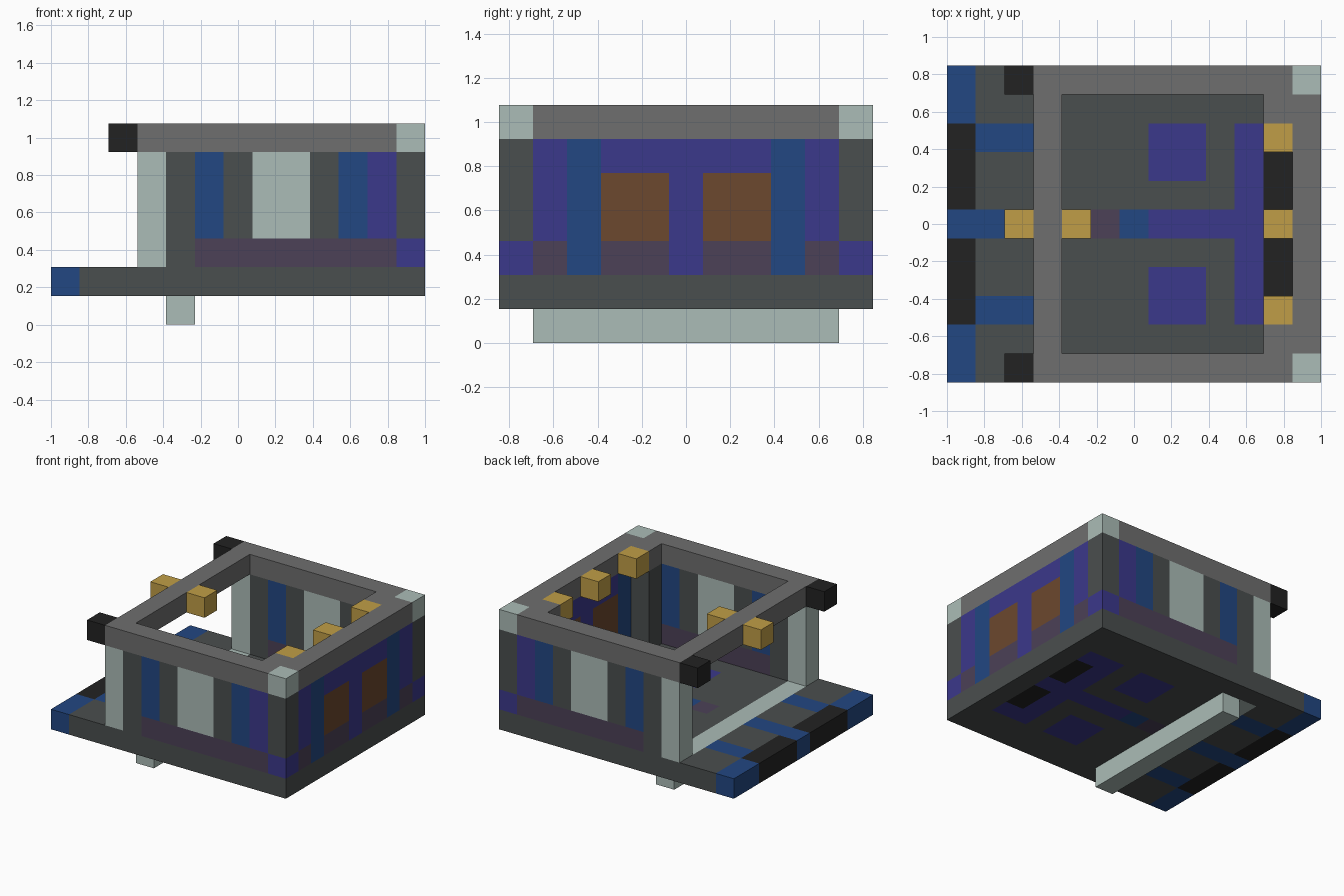
import bpy
import bmesh
from mathutils import Vector

cube = bpy.data.objects.get("Cube")
if cube:
    bpy.data.objects.remove(cube, do_unlink=True)

U = 2 / 13                       # side of one block
ORIGIN = Vector((-6.5, -5.5, 0))


def linear(c):
    c /= 255
    return c / 12.92 if c <= 0.04045 else ((c + 0.055) / 1.055) ** 2.4


def material(name, r, g, b):
    mat = bpy.data.materials.new(name)
    mat.use_nodes = True
    col = (linear(r), linear(g), linear(b), 1)
    mat.diffuse_color = col
    mat.node_tree.nodes["Principled BSDF"].inputs["Base Color"].default_value = col
    return mat


MATS = {
    "dark": material("dark grey", 74, 78, 78),
    "grey": material("mid grey", 110, 110, 110),
    "pale": material("pale green grey", 171, 188, 183),
    "blue": material("deep blue", 34, 71, 130),
    "purple": material("violet", 59, 56, 139),
    "mauve": material("dull mauve", 76, 65, 87),
    "brown": material("warm brown", 108, 72, 46),
    "gold": material("gold", 192, 158, 71),
    "black": material("near black", 34, 34, 34),
}
ORDER = list(MATS)
blocks = {}                      # block position -> (part, colour)


def fill(part, colour, xs, ys, zs):
    """Fill an inclusive range of blocks; later fills repaint earlier ones."""
    span = lambda r: range(r[0], r[1] + 1) if isinstance(r, tuple) else [r]
    for x in span(xs):
        for y in span(ys):
            for z in span(zs):
                blocks[x, y, z] = (part, colour)


def fill_pair(part, colour, xs, ys, zs):
    """Fill a range and its mirror image across the centre line."""
    fill(part, colour, xs, ys, zs)
    flip = (10 - ys[1], 10 - ys[0]) if isinstance(ys, tuple) else 10 - ys
    fill(part, colour, xs, flip, zs)


# Beam under the floor
fill("under_beam", "pale", 4, (1, 9), 0)

# Floor slab and its inlaid pattern
fill("floor", "dark", (0, 12), (0, 10), 1)
fill("floor", "pale", 3, (1, 9), 1)
fill("floor", "blue", (0, 2), 5, 1)
fill_pair("floor", "blue", 0, (0, 1), 1)
fill_pair("floor", "black", 0, (2, 4), 1)
fill_pair("floor", "blue", (1, 2), 2, 1)
fill("floor", "mauve", 5, 5, 1)
fill("floor", "blue", 6, 5, 1)
fill("floor", "purple", (7, 11), 5, 1)
fill("floor", "purple", (10, 11), (2, 8), 1)
fill_pair("floor", "purple", (7, 8), (2, 3), 1)
fill_pair("floor", "black", 11, (3, 4), 1)

# Matching front and back walls
STRIPES = ["pale", "dark", "blue", "dark", "pale", "pale", "dark", "blue", "purple"]
for i, colour in enumerate(STRIPES):
    fill_pair("side_walls", colour, 3 + i, 0, (2, 5))
fill_pair("side_walls", "mauve", (5, 11), 0, 2)

# End wall with two brown windows
fill("end_wall", "purple", 12, (1, 9), (2, 5))
fill_pair("end_wall", "mauve", 12, (1, 4), 2)
fill_pair("end_wall", "blue", 12, 2, (2, 5))
fill_pair("end_wall", "brown", 12, (3, 4), (3, 4))

# Corner posts, outer and inner
fill_pair("corner_posts", "dark", 12, 0, (3, 5))
fill_pair("corner_posts", "purple", 12, 0, 2)
fill_pair("corner_posts", "dark", 11, 1, (2, 5))

# Roof ring with pale corners and black beam ends
fill_pair("roof_ring", "grey", (3, 12), 0, 6)
fill("roof_ring", "grey", 3, (0, 10), 6)
fill("roof_ring", "grey", 12, (0, 10), 6)
fill_pair("roof_ring", "grey", 11, 1, 6)
fill_pair("roof_ring", "pale", 12, 0, 6)
fill_pair("beam_ends", "black", 2, 0, 6)

# Lamps hung on the ring
for x in (2, 4, 11):
    fill("lamps", "gold", x, 5, 6)
fill_pair("lamps", "gold", 11, 2, 6)

# One mesh per part, made of the exposed block sides only
AXES = [Vector(a) for a in ((1, 0, 0), (0, 1, 0), (0, 0, 1))]
for part in dict.fromkeys(p for p, _ in blocks.values()):
    bm = bmesh.new()
    for pos, (owner, colour) in blocks.items():
        if owner != part:
            continue
        centre = Vector(pos) + ORIGIN + Vector((0.5, 0.5, 0.5))
        for a in range(3):
            for sign in (1, -1):
                n = AXES[a] * sign
                if tuple(int(p + d) for p, d in zip(pos, n)) in blocks:
                    continue
                u, v = AXES[(a + 1) % 3], AXES[(a + 2) % 3] * sign
                corners = [n - u - v, n + u - v, n + u + v, n - u + v]
                face = bm.faces.new([bm.verts.new((centre + c / 2) * U) for c in corners])
                face.material_index = ORDER.index(colour)
    bmesh.ops.remove_doubles(bm, verts=bm.verts, dist=0.001)
    mesh = bpy.data.meshes.new(part)
    for mat in MATS.values():
        mesh.materials.append(mat)
    bm.to_mesh(mesh)
    bm.free()
    bpy.context.collection.objects.link(bpy.data.objects.new(part, mesh))
